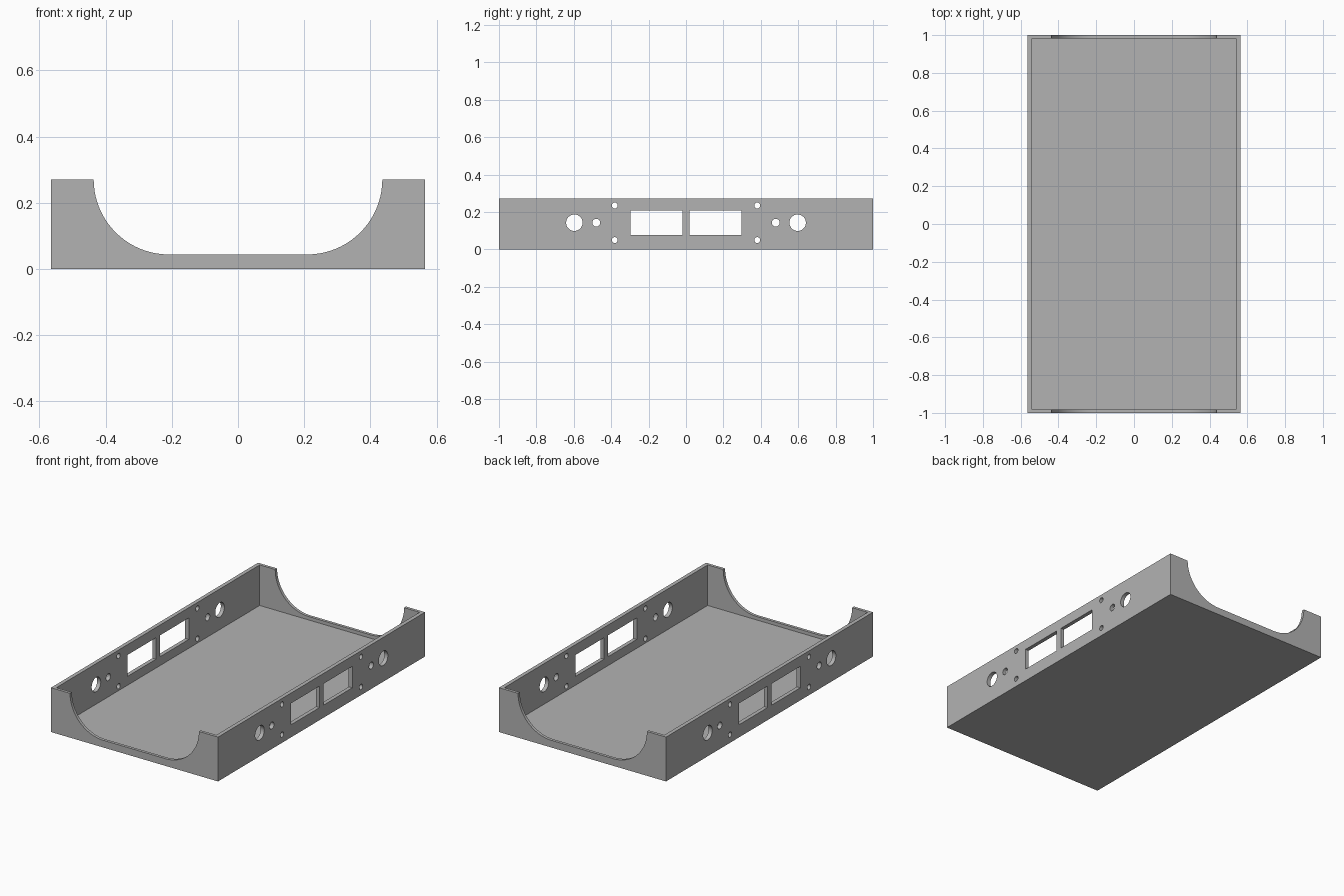
import bpy, bmesh, math

if "Cube" in bpy.data.objects:
    bpy.data.objects.remove(bpy.data.objects["Cube"])

W, L, H = 0.565, 1.0, 0.271           # half width, half length, height
SIDE, END, FLOOR = 0.024, 0.018, 0.023  # wall and floor thicknesses

grey = bpy.data.materials.new("mid grey")
grey.diffuse_color = (0.45, 0.45, 0.45, 1)
grey.use_nodes = True
grey.node_tree.nodes["Principled BSDF"].inputs["Base Color"].default_value = grey.diffuse_color


def prism(name, profile, axis, a, b):
    """Extrude a closed 2D profile along x or y, from a to b."""
    place = {"x": lambda p, t: (t, p[0], p[1]),
             "y": lambda p, t: (p[0], t, p[1])}[axis]
    bm = bmesh.new()
    face = bm.faces.new([bm.verts.new(place(p, a)) for p in profile])
    ext = bmesh.ops.extrude_face_region(bm, geom=[face])
    shift = (b - a, 0, 0) if axis == "x" else (0, b - a, 0)
    bmesh.ops.translate(bm, vec=shift,
                        verts=[g for g in ext["geom"] if isinstance(g, bmesh.types.BMVert)])
    bmesh.ops.recalc_face_normals(bm, faces=bm.faces)
    mesh = bpy.data.meshes.new(name)
    bm.to_mesh(mesh)
    bm.free()
    mesh.materials.append(grey)
    obj = bpy.data.objects.new(name, mesh)
    bpy.context.collection.objects.link(obj)
    return obj


def rect(u0, u1, v0, v1):
    return [(u0, v0), (u1, v0), (u1, v1), (u0, v1)]


def circle(u, v, r, n=32):
    return [(u + r * math.cos(2 * math.pi * i / n), v + r * math.sin(2 * math.pi * i / n))
            for i in range(n)]


# Tray block
tray = prism("tray", rect(-W, W, 0, H), "y", -L, L)

# Hollow interior
cutters = [prism("interior_cutter", rect(-W + SIDE, W - SIDE, FLOOR, H + 0.1),
                 "y", -L + END, L - END)]

# Rounded cutout through both end walls
R, TOP_X = 0.227, 0.436
arc = [(TOP_X - R + R * math.cos(a), H - R * math.sin(a))
       for a in (math.pi / 2 * i / 20 for i in range(21))]
notch = [(TOP_X, H + 0.1)] + arc + [(-x, z) for x, z in reversed(arc)] + [(-TOP_X, H + 0.1)]
cutters.append(prism("end_notch_cutter", notch, "y", -1.2, 1.2))

# Windows and round holes through both side walls
for s in (-1, 1):
    shapes = [rect(*sorted((s * 0.019, s * 0.297)), 0.077, 0.208),
              circle(s * 0.597, 0.143, 0.044), circle(s * 0.48, 0.143, 0.021),
              circle(s * 0.381, 0.05, 0.016), circle(s * 0.381, 0.235, 0.016)]
    cutters += [prism("side_hole_cutter", p, "x", -0.8, 0.8) for p in shapes]

for c in cutters:
    c.hide_render = True
    c.hide_set(True)
    mod = tray.modifiers.new(c.name, "BOOLEAN")
    mod.operation, mod.solver, mod.object = "DIFFERENCE", "EXACT", c

# Smooth the curved cuts, keep the corners sharp
bpy.context.view_layer.objects.active = tray
tray.select_set(True)
for mod in list(tray.modifiers):
    bpy.ops.object.modifier_apply(modifier=mod.name)
bpy.ops.object.shade_smooth_by_angle(angle=math.radians(30))
for c in cutters:
    bpy.data.objects.remove(c)
